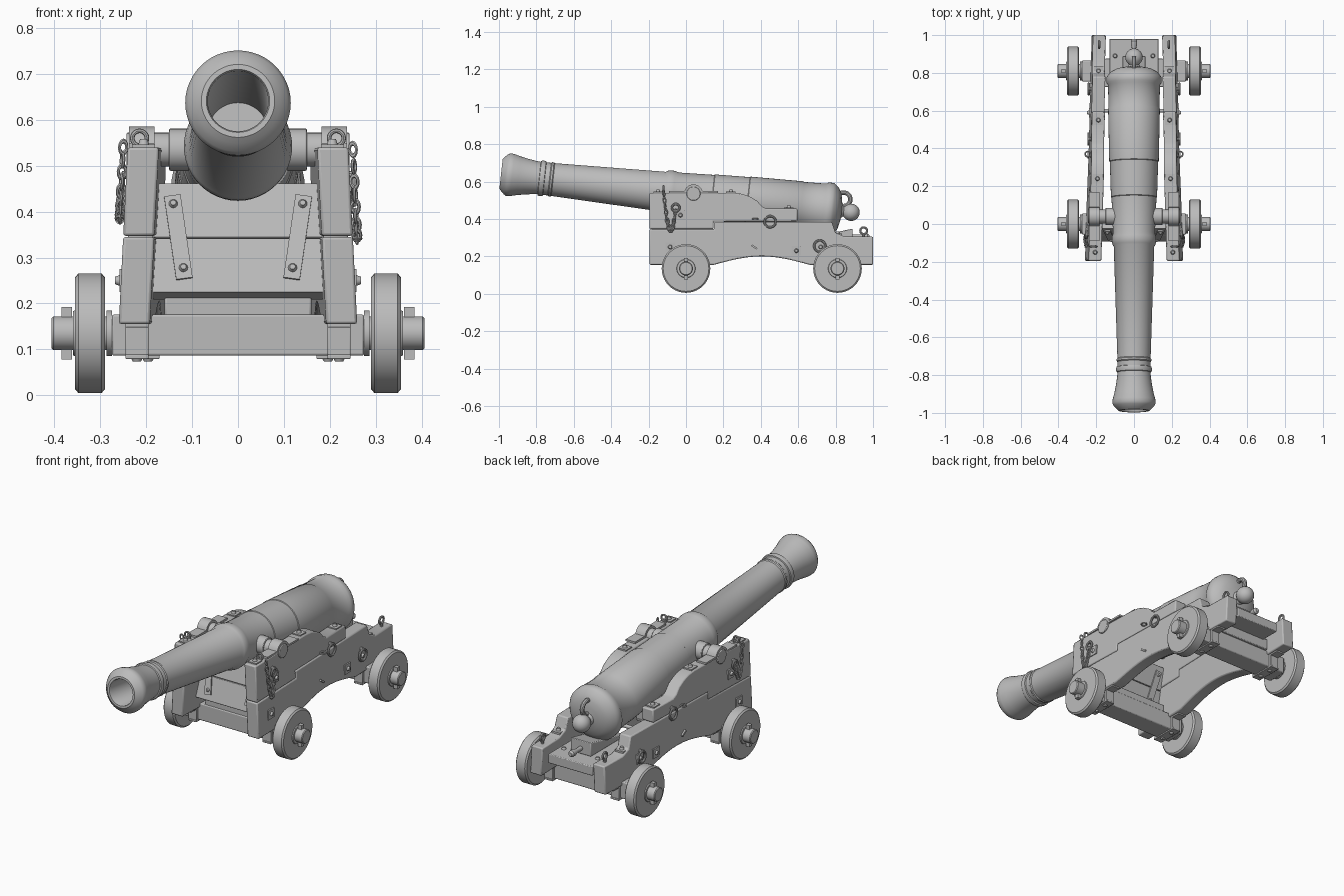
import bpy, bmesh, math
from mathutils import Matrix, Vector

if "Cube" in bpy.data.objects:
    bpy.data.objects.remove(bpy.data.objects["Cube"])

gray = bpy.data.materials.new("plain gray")
gray.diffuse_color = (0.5, 0.5, 0.5, 1)
gray.use_nodes = True
gray.node_tree.nodes["Principled BSDF"].inputs["Base Color"].default_value = gray.diffuse_color


def finish(name, bm, mirror=False, bevel=0.0):
    bmesh.ops.recalc_face_normals(bm, faces=bm.faces)
    for f in bm.faces:
        f.smooth = True
    for e in bm.edges:
        e.smooth = e.calc_face_angle(0) < 0.6
    me = bpy.data.meshes.new(name)
    bm.to_mesh(me)
    bm.free()
    me.materials.append(gray)
    ob = bpy.data.objects.new(name, me)
    bpy.context.collection.objects.link(ob)
    if bevel:
        b = ob.modifiers.new("bevel", 'BEVEL')
        b.width, b.segments, b.limit_method = bevel, 2, 'ANGLE'
    if mirror:
        ob.modifiers.new("mirror", 'MIRROR')
    return ob


def box(bm, c, size, rot=Matrix()):
    m = Matrix.Translation(c) @ rot @ Matrix.Diagonal((*size, 1))
    bmesh.ops.create_cube(bm, size=1, matrix=m)


def cyl(bm, a, b, r, seg=20, r2=None):
    a, b = Vector(a), Vector(b)
    q = (b - a).to_track_quat('Z', 'Y').to_matrix().to_4x4()
    bmesh.ops.create_cone(bm, cap_ends=True, segments=seg, radius1=r, radius2=r if r2 is None else r2,
                          depth=(b - a).length, matrix=Matrix.Translation((a + b) / 2) @ q)


def lathe(bm, prof, m, seg=48):
    # profile of (distance along local y, radius)
    rows = [[bm.verts.new(m @ Vector((r * math.cos(t), s, r * math.sin(t))))
             for t in (2 * math.pi * i / seg for i in range(seg))] for s, r in prof]
    for p, q in zip(rows, rows[1:]):
        for i in range(seg):
            bm.faces.new((p[i], p[(i + 1) % seg], q[(i + 1) % seg], q[i]))
    bmesh.ops.remove_doubles(bm, verts=[v for r in rows for v in r], dist=1e-5)


def torus(bm, c, R, r, rot=Matrix(), stretch=1.0, n=20, k=8):
    # ring lying in local xz, with axis along local y
    m = Matrix.Translation(c) @ rot
    g = [[bm.verts.new(m @ Vector(((R + r * math.cos(v)) * math.cos(u), r * math.sin(v),
                                   (R + r * math.cos(v)) * math.sin(u) * stretch)))
          for v in (2 * math.pi * j / k for j in range(k))] for u in (2 * math.pi * i / n for i in range(n))]
    for i in range(n):
        for j in range(k):
            a, b = g[i], g[(i + 1) % n]
            bm.faces.new((a[j], a[(j + 1) % k], b[(j + 1) % k], b[j]))


def prism(bm, pts, x0, x1):
    a = [bm.verts.new((x0, y, z)) for y, z in pts]
    b = [bm.verts.new((x1, y, z)) for y, z in pts]
    bm.faces.new(a)
    bm.faces.new(b[::-1])
    for i in range(len(pts)):
        j = (i + 1) % len(pts)
        bm.faces.new((a[i], b[i], b[j], a[j]))


def xc(y, z):
    # the cheeks converge to the rear and lean inward
    return 0.226 - 0.03 * (y + 0.19) - 0.05 * (z - 0.15)


RX, RZ = Matrix.Rotation(math.pi / 2, 4, 'X'), Matrix.Rotation(-math.pi / 2, 4, 'Z')

# Barrel with bore, rings, breech cap and knob
TILT = Matrix.Translation((0, 0.04, 0.528)) @ Matrix.Rotation(-math.atan(0.11), 4, 'X')
prof = [(-0.4, 0), (-0.4, .066), (-1.03, .066), (-1.035, .069), (-1.035, .08), (-1.025, .092), (-1.008, .108),
        (-.995, .115), (-.975, .113), (-.94, .104), (-.9, .096), (-.86, .09), (-.83, .087), (-.828, .093),
        (-.815, .096), (-.802, .093), (-.8, .087), (-.775, .088), (-.77, .092), (-.76, .092), (-.755, .088),
        (-.16, .107), (-.15, .114), (-.13, .118), (-.11, .117), (-.09, .111), (.1, .119), (.103, .122),
        (.29, .128), (.293, .131), (.575, .137), (.58, .134), (.70, .138), (.712, .146), (.74, .146),
        (.752, .138), (.77, .122), (.785, .095), (.793, .06), (.797, .035), (.808, .026)]
prof += [(.848 - .046 * math.cos(t), .046 * math.sin(t)) for t in (math.pi * i / 12 for i in range(3, 13))]
bm = bmesh.new()
lathe(bm, prof, TILT)
finish("barrel", bm)
bm = bmesh.new()
torus(bm, (0, .843, .505), .036, .012, RZ, n=28, k=10)
finish("breech_ring", bm)

# Trunnions
bm = bmesh.new()
cyl(bm, (.08, .04, .535), (.243, .04, .535), .037, 28)
cyl(bm, (.08, .04, .535), (.150, .04, .535), .046, 28)
finish("trunnion", bm, True, .003)

# Side cheeks in two planks
arch = [(.15 + .51 * i / 12, .155 + .045 * math.sin(math.pi * i / 12)) for i in range(13)]
lower = [(-.195, .155)] + arch + [(1, .155), (1, .305), (.85, .305), (.80, .325), (.78, .385),
                                  (.15, .385), (.15, .345), (-.195, .345)]
upper = [(-.195, .347), (.148, .347), (.148, .387), (.595, .387), (.595, .455), (.43, .455), (.405, .468),
         (.38, .497), (.34, .52), (.30, .534), (.25, .54), (-.195, .54)]
for name, pts in (("lower_cheek", lower), ("upper_cheek", upper)):
    bm = bmesh.new()
    prism(bm, pts, -.034, .034)
    for v in bm.verts:
        v.co.x += xc(v.co.y, v.co.z)
    finish(name, bm, True, .006)

# Trunnion cap straps
bm = bmesh.new()
ang = [math.pi * i / 12 for i in range(13)]
outer = [(.04 + .05 * math.cos(t), .535 + .05 * math.sin(t)) for t in ang]
inner = [(.04 + .037 * math.cos(t), .535 + .037 * math.sin(t)) for t in ang[::-1]]
prism(bm, [(.17, .54), (.17, .55), (.09, .55)] + outer[1:-1] +
      [(-.01, .55), (-.09, .55), (-.09, .54), (.003, .54)] + inner[1:-1] + [(.077, .54)], .182, .238)
finish("trunnion_cap", bm, True)

# Axles, bolsters, wheels and linchpins
for tag, y in (("front", 0.0), ("rear", .81)):
    bm = bmesh.new()
    box(bm, (0, y, .131), (.55, .11, .09))
    box(bm, (0, y, .19), (.32, .10, .05))
    finish(tag + "_axle", bm, False, .005)
    bm = bmesh.new()
    M = Matrix.Translation((0, y, .135)) @ RZ
    lathe(bm, [(.26, 0), (.26, .037), (.402, .037), (.406, .033), (.406, 0)], M, 28)
    lathe(bm, [(.274, 0), (.274, .05), (.287, .05), (.287, 0)], M, 28)
    box(bm, (.373, y, .135), (.022, .022, .115))
    finish(tag + "_axle_end", bm, True)
    bm = bmesh.new()
    lathe(bm, [(.29, 0), (.29, .122), (.297, .13), (.348, .13), (.355, .122), (.355, .05),
               (.36, .048), (.36, 0)], M, 40)
    finish(tag + "_wheel", bm, True)
    # axle straps under the cheeks
    bm = bmesh.new()
    x = xc(y, .15)
    box(bm, (x, y, .084), (.05, .15, .01))
    for s in (-1, 1):
        box(bm, (x, y + s * .065, .12), (.05, .014, .075))
        box(bm, (x, y + s * .09, .152), (.05, .06, .01))
        cyl(bm, (x, y + s * .035, .084), (x, y + s * .035, .073), .014, 12, .009)
    finish(tag + "_axle_strap", bm, True, .002)

# Leaning front board in two planks with iron straps
lean = Matrix.Translation((0, -.03, .335)) @ Matrix.Rotation(-.28, 4, 'X')
bm = bmesh.new()
box(bm, (0, 0, .0625), (.375, .06, .123))
box(bm, (0, 0, -.0625), (.375, .06, .123))
bm.transform(lean)
finish("front_board", bm, False, .003)
bm = bmesh.new()
for s in (-1, 1):
    box(bm, (.13, s * .033, 0), (.036, .008, .19), Matrix.Rotation(.14 * -1, 4, 'Y') @ Matrix.Rotation(.28, 4, 'Y'))
    for dx, dz in ((.011, .075), (-.011, -.07)):
        cyl(bm, (.13 + dx, s * .034, dz), (.13 + dx, s * .046, dz), .011, 12, .006)
bm.transform(lean)
finish("board_strap", bm, True)

# Stool bed, wedge and handle
bm = bmesh.new()
box(bm, (0, .80, .25), (.26, .36, .05))
box(bm, (0, .80, .205), (.31, .15, .06))
finish("stool_bed", bm, False, .004)
bm = bmesh.new()
prism(bm, [(.60, .275), (.89, .275), (.89, .348), (.60, .285)], -.06, .06)
finish("elevating_wedge", bm, False, .004)
bm = bmesh.new()
lathe(bm, [(.88, 0), (.88, .012), (.93, .011), (.95, .017), (.97, .017), (.98, .01), (.98, 0)],
      Matrix.Translation((0, 0, .305)), 16)
finish("wedge_handle", bm)
bm = bmesh.new()
cyl(bm, (.1, .89, .27), (.1, .89, .285), .014, 12, .008)
finish("bed_bolt", bm, True)

# Cross rod between the cheeks
bm = bmesh.new()
cyl(bm, (-.2, .6, .33), (.2, .6, .33), .01, 12)
finish("cross_rod", bm)

# Bolts with square plates on the cheeks
bm = bmesh.new()
for y, z in ((-.03, .42), (-.085, .25), (.59, .23), (.72, .25)):
    x = xc(y, z) + .034
    box(bm, (x, y, z), (.012, .05, .05))
    cyl(bm, (x, y, z), (x + .016, y, z), .014, 12, .008)
for y, z in ((-.15, .54), (.24, .54), (.55, .455), (.81, .315)):
    x = xc(y, z)
    box(bm, (x, y, z), (.05, .05, .012))
    cyl(bm, (x, y, z), (x, y, z + .018), .014, 12, .008)
box(bm, (xc(.365, .25) + .036, .365, .25), (.014, .035, .01), Matrix.Rotation(-.6, 4, 'X'))
finish("bolt_plates", bm, True)

# Rings and eye bolts
bm = bmesh.new()
for y, z, R in ((.45, .385, .03), (.715, .255, .03), (-.055, .46, .02)):
    x = xc(y, z) + .034
    cyl(bm, (x - .01, y, z + R), (x + .012, y, z + R), .009, 10)
    torus(bm, (x + .012, y, z), R, .006, RZ)
x = xc(.95, .3)
cyl(bm, (x, .95, .3), (x, .95, .322), .008, 10)
torus(bm, (x, .95, .337), .018, .006, RZ)
x = xc(.37, .4) + .034
torus(bm, (x + .014, .37, .4), .014, .004, RX)
x = xc(-.12, .54)
cyl(bm, (x, -.12, .54), (x, -.12, .552), .008, 10)
torus(bm, (x + .01, -.12, .56), .016, .005)
finish("rings", bm, True)

# Hanging chains, one link after another
for side, low, name in ((1, .345, "right_chain"), (-1, .39, "left_chain")):
    bm = bmesh.new()
    n = 18
    pts = []
    for i in range(n + 1):
        t = i / n
        y = -.12 + .065 * t
        z = .555 * (1 - t) + .45 * t - 4 * t * (1 - t) * (.5025 - low)
        pts.append(Vector((side * (xc(y, z) + .046), y, z)))
    for i in range(n):
        d = pts[i + 1] - pts[i]
        q = d.to_track_quat('Z', 'Y').to_matrix().to_4x4()
        q = q @ Matrix.Rotation(math.pi / 2 * (i % 2), 4, 'Z')
        torus(bm, (pts[i] + pts[i + 1]) / 2, .0085, .0035, q, 1.6, 12, 6)
    finish(name, bm)
